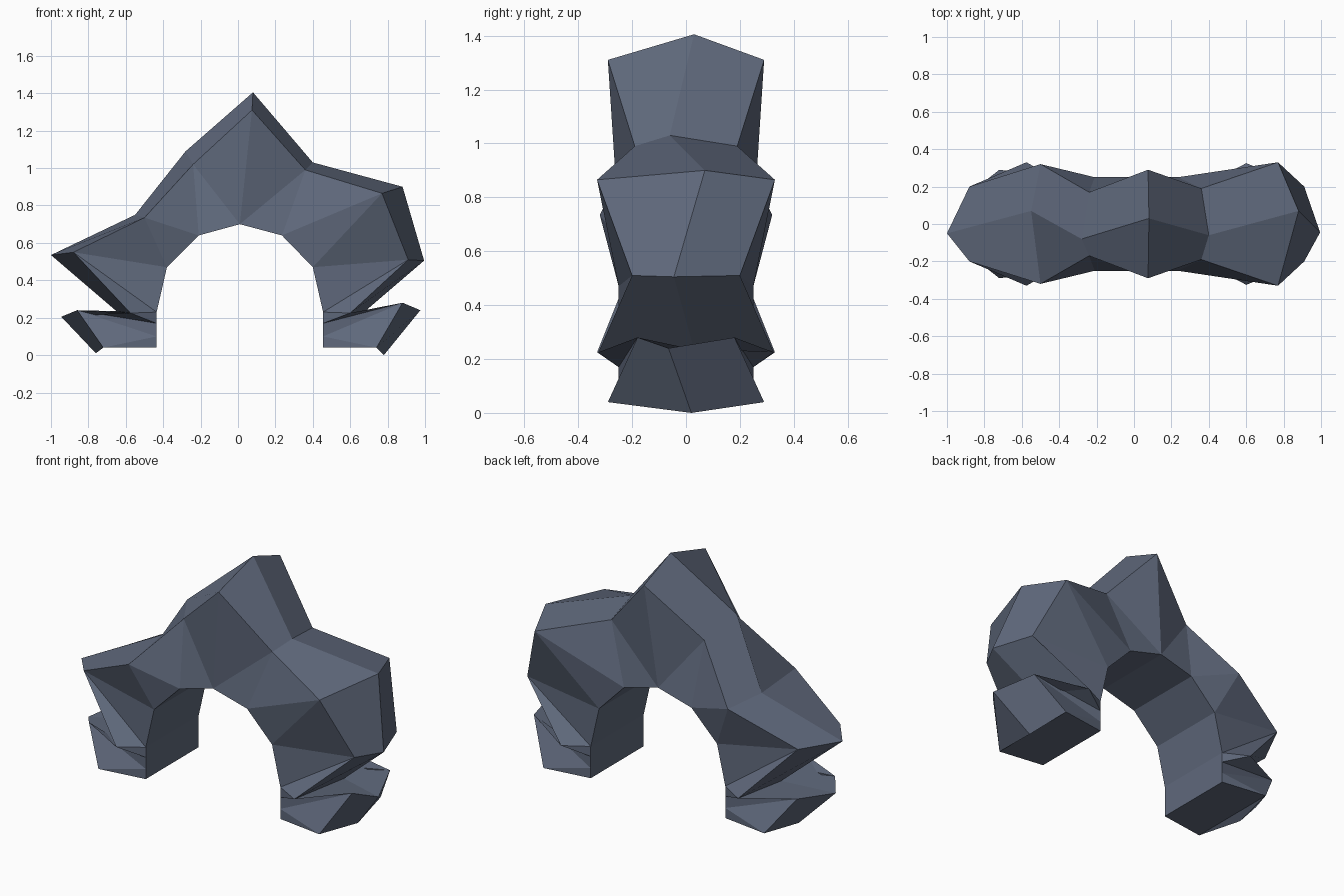
import bpy, bmesh

rock = bpy.data.materials.new("slate blue rock")
rock.diffuse_color = (0.115, 0.14, 0.20, 1)

# Cross-sections along the arch, from the right foot to the left foot:
# inner x, z | side edge x, z, half width | outer ridge x, y, z
SECTIONS = [
    (0.455, 0.04, 0.74, 0.04, 0.29, 0.78, 0.02, 0.00),      # right foot
    (0.455, 0.10, 0.88, 0.28, 0.18, 0.975, -0.065, 0.24),
    (0.455, 0.17, 0.60, 0.225, 0.325, 0.68, 0.03, 0.235),   # right notch
    (0.455, 0.23, 0.91, 0.51, 0.20, 0.995, -0.045, 0.505),
    (0.40, 0.47, 0.77, 0.865, 0.33, 0.88, 0.07, 0.90),
    (0.235, 0.64, 0.36, 0.99, 0.19, 0.40, -0.06, 1.03),
    (0.01, 0.70, 0.075, 1.31, 0.29, 0.08, 0.03, 1.405),     # peak
    (-0.21, 0.64, -0.24, 1.02, 0.17, -0.28, -0.08, 1.09),
    (-0.38, 0.47, -0.50, 0.735, 0.32, -0.55, 0.07, 0.75),
    (-0.435, 0.23, -0.88, 0.55, 0.20, -1.0, -0.05, 0.535),
    (-0.435, 0.17, -0.575, 0.225, 0.33, -0.65, 0.03, 0.235),  # left notch
    (-0.435, 0.10, -0.86, 0.24, 0.18, -0.945, -0.065, 0.205),
    (-0.435, 0.04, -0.72, 0.04, 0.29, -0.76, 0.02, 0.01),   # left foot
]
INNER_HALF = 0.25

bm = bmesh.new()
rings = []
for ix, iz, sx, sz, w, rx, ry, rz in SECTIONS:
    rings.append([bm.verts.new(p) for p in (
        (ix, -INNER_HALF, iz), (sx, -w, sz), (rx, ry, rz),
        (sx, w, sz), (ix, INNER_HALF, iz))])

# Skin the rings; diagonals on the side walls meet at the higher inner edge
for a, b in zip(rings, rings[1:]):
    for i in range(5):
        j = (i + 1) % 5
        if i in (0, 3):
            inner, side = (i, j) if i == 0 else (j, i)
            hi, lo = (a, b) if a[inner].co.z > b[inner].co.z else (b, a)
            bm.faces.new((hi[inner], lo[inner], lo[side]))
            bm.faces.new((hi[inner], lo[side], hi[side]))
        else:
            bm.faces.new((a[i], a[j], b[j], b[i]))

# Soles of the two feet
for ring in (rings[0], rings[-1]):
    bm.faces.new((ring[0], ring[1], ring[3], ring[4]))
    bm.faces.new((ring[1], ring[2], ring[3]))

bmesh.ops.recalc_face_normals(bm, faces=bm.faces)
mesh = bpy.data.meshes.new("rock_arch")
bm.to_mesh(mesh)
bm.free()
mesh.materials.append(rock)
arch = bpy.data.objects.new("rock_arch", mesh)
bpy.context.collection.objects.link(arch)
